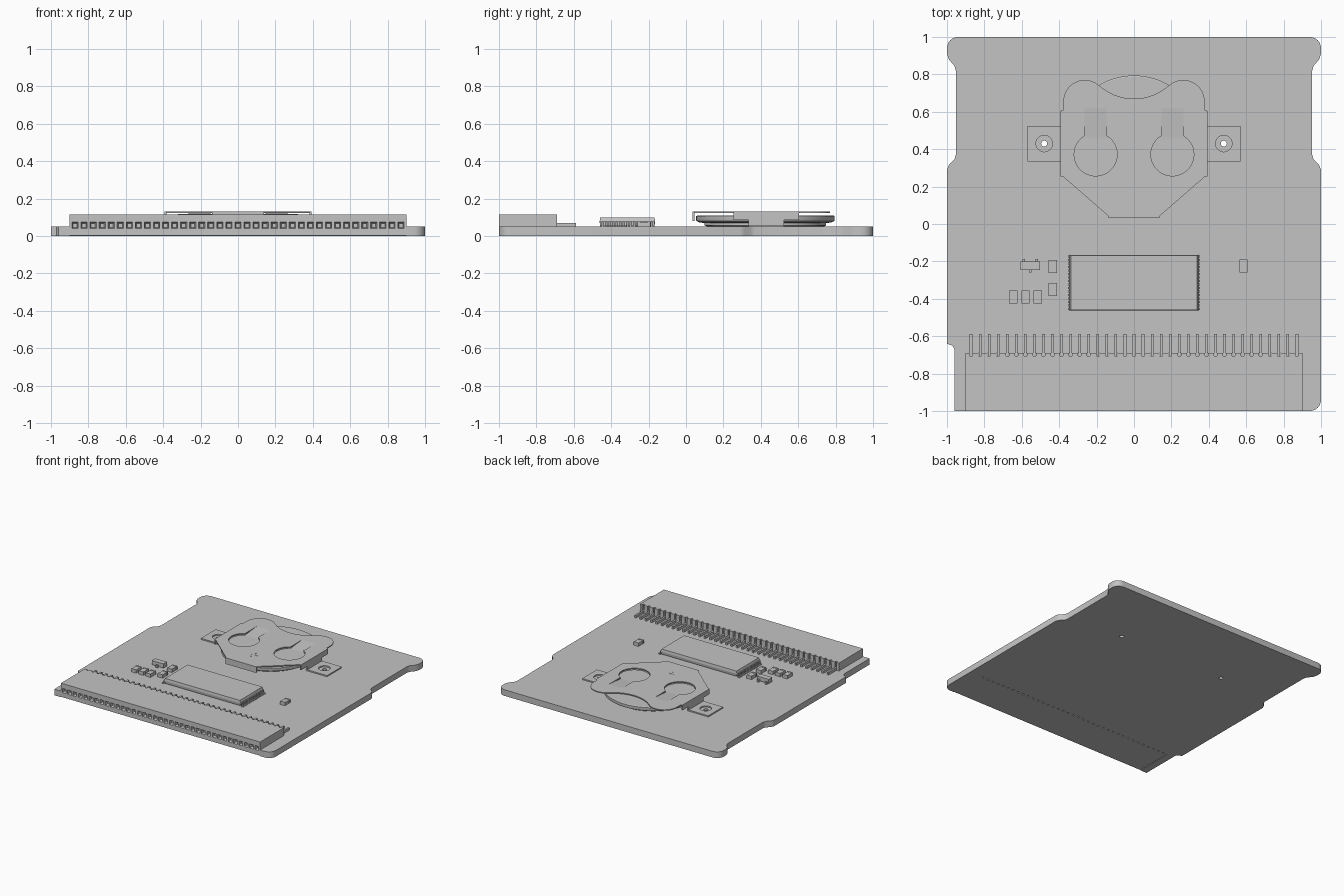
import bpy
import bmesh
from math import sin, cos, radians

if "Cube" in bpy.data.objects:
    bpy.data.objects.remove(bpy.data.objects["Cube"], do_unlink=True)

GREY = (0.55, 0.55, 0.55, 1)
grey = bpy.data.materials.new("plain grey")
grey.use_nodes = True
grey.diffuse_color = GREY
grey.node_tree.nodes["Principled BSDF"].inputs["Base Color"].default_value = GREY


def finish(name, mesh):
    """Link a mesh as a named grey part."""
    obj = bpy.data.objects.new(name, mesh)
    bpy.context.scene.collection.objects.link(obj)
    mesh.materials.clear()
    mesh.materials.append(grey)
    return obj


def arc(cx, cy, r, a0, a1, n=10):
    steps = [radians(a0 + (a1 - a0) * i / n) for i in range(n + 1)]
    return [(cx + r * cos(a), cy + r * sin(a)) for a in steps]


def circle(cx, cy, r, n=32):
    return arc(cx, cy, r, 0, 360, n)[:-1]


def mirror(points):
    return [(-x, y) for x, y in reversed(points)]


def plate(name, loops, z0, z1):
    """Extrude an outline, with any further loops as holes."""
    curve = bpy.data.curves.new(name, 'CURVE')
    curve.dimensions, curve.fill_mode = '2D', 'BOTH'
    curve.extrude = (z1 - z0) / 2
    for loop in loops:
        spline = curve.splines.new('POLY')
        spline.points.add(len(loop) - 1)
        for point, (x, y) in zip(spline.points, loop):
            point.co = (x, y, 0, 1)
        spline.use_cyclic_u = True
    helper = bpy.data.objects.new(name + " outline", curve)
    bpy.context.scene.collection.objects.link(helper)
    mesh = bpy.data.meshes.new_from_object(helper)
    bpy.data.objects.remove(helper)
    for v in mesh.vertices:
        v.co.z += (z0 + z1) / 2
    return finish(name, mesh)


def add_box(bm, x0, x1, y0, y1, z0, z1):
    verts = bmesh.ops.create_cube(bm, size=1)["verts"]
    for v in verts:
        v.co.x = x1 if v.co.x > 0 else x0
        v.co.y = y1 if v.co.y > 0 else y0
        v.co.z = z1 if v.co.z > 0 else z0
    return verts


def boxes(name, items):
    bm = bmesh.new()
    for item in items:
        add_box(bm, *item)
    mesh = bpy.data.meshes.new(name)
    bm.to_mesh(mesh)
    bm.free()
    return finish(name, mesh)


# Circuit board: waisted upper edges, grip corner and a bay for the connector
TOP = 0.05
shoulder = [(1, 0.29), (0.99, 0.315), (0.96, 0.345), (0.953, 0.37),
            (0.953, 0.82), (0.96, 0.845), (0.99, 0.88), (1, 0.91)]
upper = shoulder + arc(0.94, 0.94, 0.06, 0, 90, 6)
outline = [(-0.96, -1), (-0.9, -1), (-0.9, -0.69), (0.9, -0.69), (0.9, -1)]
outline += arc(0.94, -0.94, 0.06, -90, 0, 6) + upper + mirror(upper)
outline += [(-1, -0.64), (-0.97, -0.65), (-0.96, -0.67)]
holes = [circle(s * 0.48, 0.43, 0.016) for s in (-1, 1)]
plate("circuit_board", [outline] + holes, 0, TOP)

# Edge connector with tapered sockets in front and pin slots behind
PITCH = 0.0484
columns = [(i - 18) * PITCH for i in range(37)]
connector = boxes("edge_connector", [(-0.9, 0.9, -1, -0.69, 0.003, 0.115)])
bm = bmesh.new()
for x in columns:
    for v in add_box(bm, x - 0.019, x + 0.019, -1.01, -0.975, 0.038, 0.077):
        if v.co.y > -1:
            v.co.x = x + (v.co.x - x) * 0.55
            v.co.z = 0.0575 + (v.co.z - 0.0575) * 0.55
    add_box(bm, x - 0.008, x + 0.008, -0.705, -0.68, -0.01, 0.13)
cut_mesh = bpy.data.meshes.new("connector_cutter")
bm.to_mesh(cut_mesh)
bm.free()
cutter = finish("connector_cutter", cut_mesh)
cutter.hide_render = True
cutter.hide_viewport = True
cut = connector.modifiers.new("sockets", 'BOOLEAN')
cut.operation, cut.solver, cut.object = 'DIFFERENCE', 'EXACT', cutter
bpy.context.view_layer.update()
baked = bpy.data.meshes.new_from_object(
    connector.evaluated_get(bpy.context.evaluated_depsgraph_get()))
connector.modifiers.clear()
connector.data = baked
bpy.data.objects.remove(cutter)
boxes("connector_pins", [(x - 0.007, x + 0.007, -0.705, -0.587, TOP, 0.07)
                         for x in columns])

# Memory chip with sloping flanks and rows of bent legs
chip = boxes("memory_chip", [(-0.345, 0.345, -0.462, -0.165, 0.056, 0.077),
                             (-0.345, 0.345, -0.462, -0.165, 0.077, 0.098)])
for v in chip.data.vertices:
    if abs(v.co.z - 0.077) > 0.01:
        v.co.x *= 0.98
        v.co.y = -0.3135 + (v.co.y + 0.3135) * 0.98
legs = []
for s in (-1, 1):
    for i in range(16):
        y = -0.454 + i * 0.0187
        for a, b, z0, z1 in ((0.335, 0.354, 0.072, 0.079),
                             (0.348, 0.354, TOP, 0.079),
                             (0.348, 0.367, TOP, 0.056)):
            x0, x1 = sorted((s * a, s * b))
            legs.append((x0, x1, y - 0.005, y + 0.005, z0, z1))
boxes("chip_legs", legs)

# Small surface parts: bodies with slightly taller end caps
parts = []
for x, y in ((-0.435, -0.228), (-0.435, -0.35), (-0.645, -0.39),
             (-0.58, -0.39), (-0.515, -0.39), (0.585, -0.225)):
    parts.append((x - 0.021, x + 0.021, y - 0.034, y + 0.034, TOP, 0.076))
    for e in (-1, 1):
        parts.append((x - 0.022, x + 0.022, y + e * 0.028 - 0.007,
                      y + e * 0.028 + 0.007, TOP, 0.078))
boxes("small_components", parts)
boxes("transistor", [(-0.608, -0.502, -0.245, -0.2, 0.056, 0.09)])
boxes("transistor_legs", [(x - 0.007, x + 0.007, y - 0.012, y + 0.012, TOP, 0.07)
                          for x, y in ((-0.59, -0.198), (-0.52, -0.198),
                                       (-0.555, -0.248))])

# Coin cell: lathed profile of stepped rim
profile = [(0, TOP), (0.31, TOP), (0.325, 0.057), (0.325, 0.07), (0.35, 0.072),
           (0.368, 0.08), (0.37, 0.086), (0.37, 0.106), (0.364, 0.11), (0, 0.11)]
bm = bmesh.new()
ring = [bm.verts.new((r, 0, z)) for r, z in profile]
edges = [bm.edges.new(pair) for pair in zip(ring, ring[1:])]
bmesh.ops.spin(bm, geom=ring + edges, cent=(0, 0, 0), axis=(0, 0, 1),
               angle=radians(360), steps=72)
bmesh.ops.remove_doubles(bm, verts=bm.verts, dist=0.0001)
bmesh.ops.recalc_face_normals(bm, faces=bm.faces)
cell_mesh = bpy.data.meshes.new("coin_cell")
bm.to_mesh(cell_mesh)
bm.free()
finish("coin_cell", cell_mesh).location = (0, 0.424, 0)

# Holder clip: lobed plate with two keyhole openings
right_half = [(0.14, 0.045), (0.387, 0.26), (0.387, 0.61), (0.378, 0.61)]
right_half += arc(0.263, 0.655, 0.115, 0, 118, 14)
right_half += [(0.188, 0.742)]
dip = arc(0, 0.95, 0.28, -48, -132, 16)[1:-1]
clip = right_half + dip + mirror(right_half)
openings = []
for s in (-1, 1):
    cx = s * 0.205
    keyhole = arc(cx, 0.372, 0.115, 121, 419, 36)
    keyhole += [(cx + 0.059, y) for y in (0.5, 0.54, 0.58, 0.62)]
    keyhole += [(cx - 0.059, y) for y in (0.62, 0.58, 0.54, 0.5)]
    openings.append(keyhole)
plate("holder_clip", [clip] + openings, 0.122, 0.13)

# Spring tongues ramp from the clip down onto the cell
for side, keyhole in zip(("right", "left"), openings):
    tongue = plate(side + "_spring_tongue", [keyhole], 0.111, 0.117)
    for v in tongue.data.vertices:
        v.co.z += 0.013 * max(0, min(1, (v.co.y - 0.46) / 0.16))

# Polarity mark, folded lips and mounting feet of the holder
boxes("polarity_mark", [(-0.035, 0.035, 0.197, 0.203, 0.13, 0.131),
                        (-0.003, 0.003, 0.165, 0.235, 0.13, 0.131)])
boxes("front_lip", [(-0.14, 0.14, 0.036, 0.046, 0.08, 0.13)])
for s, side in ((-1, "right"), (1, "left")):
    x0, x1 = sorted((s * 0.382, s * 0.392))
    boxes(side + "_lip", [(x0, x1, 0.255, 0.605, 0.087, 0.13),
                          (x0, x1, 0.335, 0.525, TOP, 0.09)])
    a, b = s * 0.385, s * 0.57
    plate(side + "_foot", [[(a, 0.335), (b, 0.335), (b, 0.525), (a, 0.525)],
                           circle(s * 0.48, 0.43, 0.044)], TOP, 0.06)

# Smooth rounded edges while keeping corners sharp
bpy.ops.object.select_all(action='DESELECT')
for obj in bpy.context.scene.objects:
    if obj.type == 'MESH' and grey.name in obj.data.materials:
        obj.select_set(True)
        bpy.context.view_layer.objects.active = obj
bpy.ops.object.shade_smooth_by_angle(angle=radians(30))
